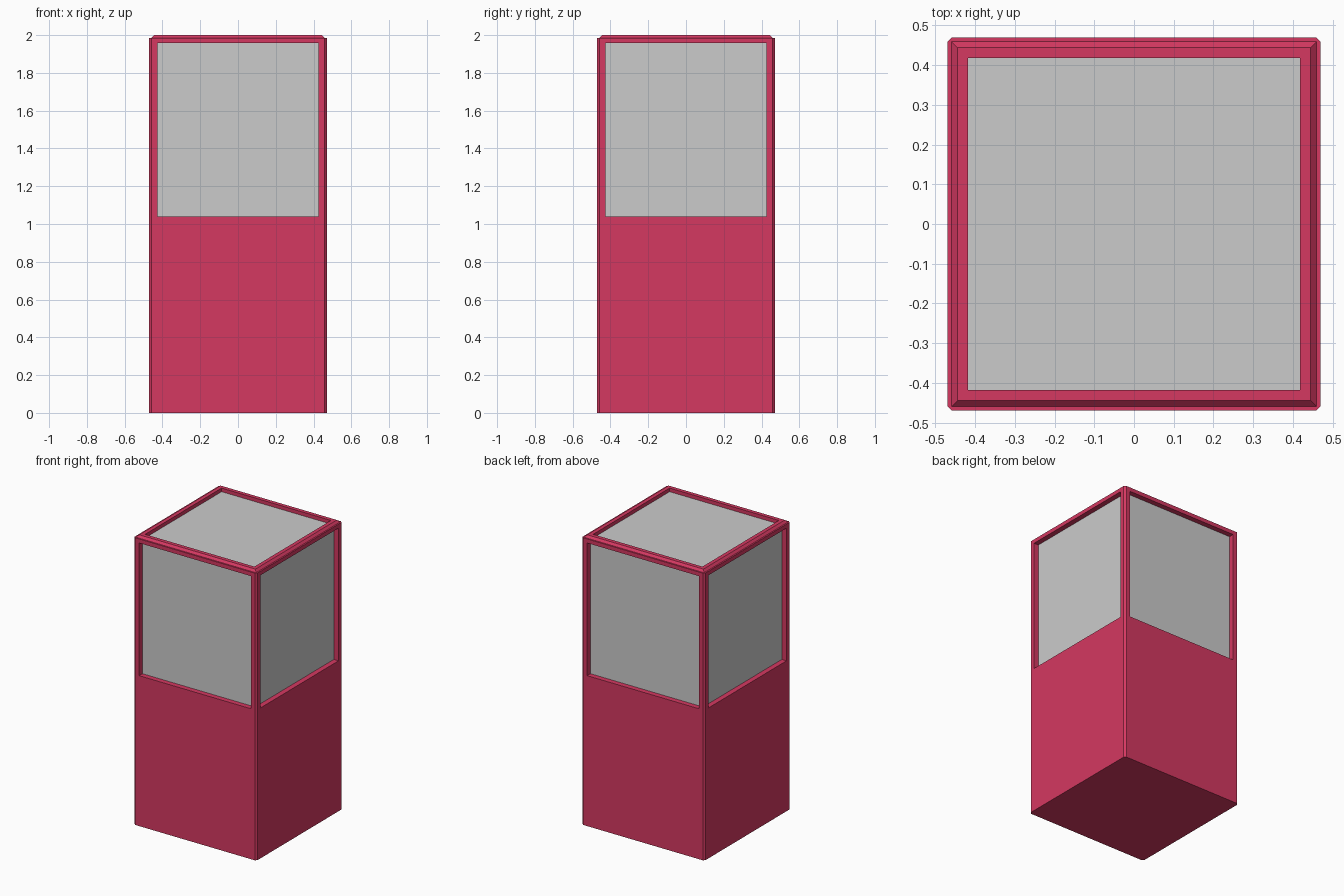
import bpy, bmesh
from math import pi
from mathutils import Matrix, Vector

if "Cube" in bpy.data.objects:
    bpy.data.objects.remove(bpy.data.objects["Cube"])

W, C = 0.47, 0.012            # half width, corner chamfer
E = W - C
Z1, Z2 = 1.985, 2.0           # shoulder height, top height
SIDE_IN, TOP_IN = 0.036, 0.025

red = bpy.data.materials.new("red_paint")
red.diffuse_color = (0.66, 0.04, 0.12, 1)
red.use_nodes = True
red.node_tree.nodes["Principled BSDF"].inputs["Base Color"].default_value = red.diffuse_color


def add_face(bm, pts):
    return bm.faces.new([bm.verts.new(p) for p in pts])


def bridge(bm, a, b):
    """Quads between two four-point rings."""
    for i in range(4):
        j = (i + 1) % 4
        add_face(bm, [a[i], a[j], b[j], b[i]])


def wall_ring(x, z0, z1, y):
    return [Vector(p) for p in ((-x, y, z0), (x, y, z0), (x, y, z1), (-x, y, z1))]


def flat_ring(h, z):
    return [Vector(p) for p in ((-h, -h, z), (h, -h, z), (h, h, z), (-h, h, z))]


def finish(bm, name, mat=None):
    bmesh.ops.remove_doubles(bm, verts=bm.verts, dist=1e-5)
    bmesh.ops.recalc_face_normals(bm, faces=bm.faces)
    me = bpy.data.meshes.new(name)
    bm.to_mesh(me)
    bm.free()
    ob = bpy.data.objects.new(name, me)
    bpy.context.collection.objects.link(ob)
    if mat:
        me.materials.append(mat)
    return ob


outer = wall_ring(E, 0, Z1, -W)
opening = wall_ring(0.427, 1.04, 1.957, -W)
recess = wall_ring(0.427, 1.04, 1.957, -W + SIDE_IN)
S, T, P = 0.46, 0.445, 0.418   # rim foot, rim top, top opening

# Cabinet: one side with its window recess, shoulder and corner, turned four times
bm = bmesh.new()
for k in range(4):
    side = bmesh.new()
    bridge(side, outer, opening)
    bridge(side, opening, recess)
    add_face(side, [(E, -W, 0), (W, -E, 0), (W, -E, Z1), (E, -W, Z1)])
    add_face(side, [(-E, -W, Z1), (E, -W, Z1), (S, -S, Z1), (-S, -S, Z1)])
    add_face(side, [(E, -W, Z1), (W, -E, Z1), (S, -S, Z1)])
    side.transform(Matrix.Rotation(k * pi / 2, 4, 'Z'))
    tmp = bpy.data.meshes.new("tmp")
    side.to_mesh(tmp)
    side.free()
    bm.from_mesh(tmp)
    bpy.data.meshes.remove(tmp)

# Raised top rim and the recess inside it
rings = [flat_ring(S, Z1), flat_ring(T, Z2), flat_ring(P, Z2), flat_ring(P, Z2 - TOP_IN)]
for a, b in zip(rings, rings[1:]):
    bridge(bm, a, b)

# Base
add_face(bm, [(-E, -W, 0), (E, -W, 0), (W, -E, 0), (W, E, 0),
              (E, W, 0), (-E, W, 0), (-W, E, 0), (-W, -E, 0)])

# Temporary panel faces close the shell so normals come out right
bmesh.ops.remove_doubles(bm, verts=bm.verts, dist=1e-5)
holes = bmesh.ops.holes_fill(bm, edges=[e for e in bm.edges if e.is_boundary], sides=4)["faces"]
bmesh.ops.recalc_face_normals(bm, faces=bm.faces)
bmesh.ops.delete(bm, geom=holes, context='FACES_ONLY')
me = bpy.data.meshes.new("cabinet")
bm.to_mesh(me)
bm.free()
me.materials.append(red)
bpy.context.collection.objects.link(bpy.data.objects.new("cabinet", me))

# Grey window panels
for k, name in enumerate(("front", "right", "back", "left")):
    bm = bmesh.new()
    add_face(bm, recess)
    me = bpy.data.meshes.new(name + "_window")
    bm.to_mesh(me)
    bm.free()
    ob = bpy.data.objects.new(name + "_window", me)
    ob.rotation_euler.z = k * pi / 2
    bpy.context.collection.objects.link(ob)

bm = bmesh.new()
add_face(bm, rings[-1])
me = bpy.data.meshes.new("top_window")
bm.to_mesh(me)
bm.free()
bpy.context.collection.objects.link(bpy.data.objects.new("top_window", me))
